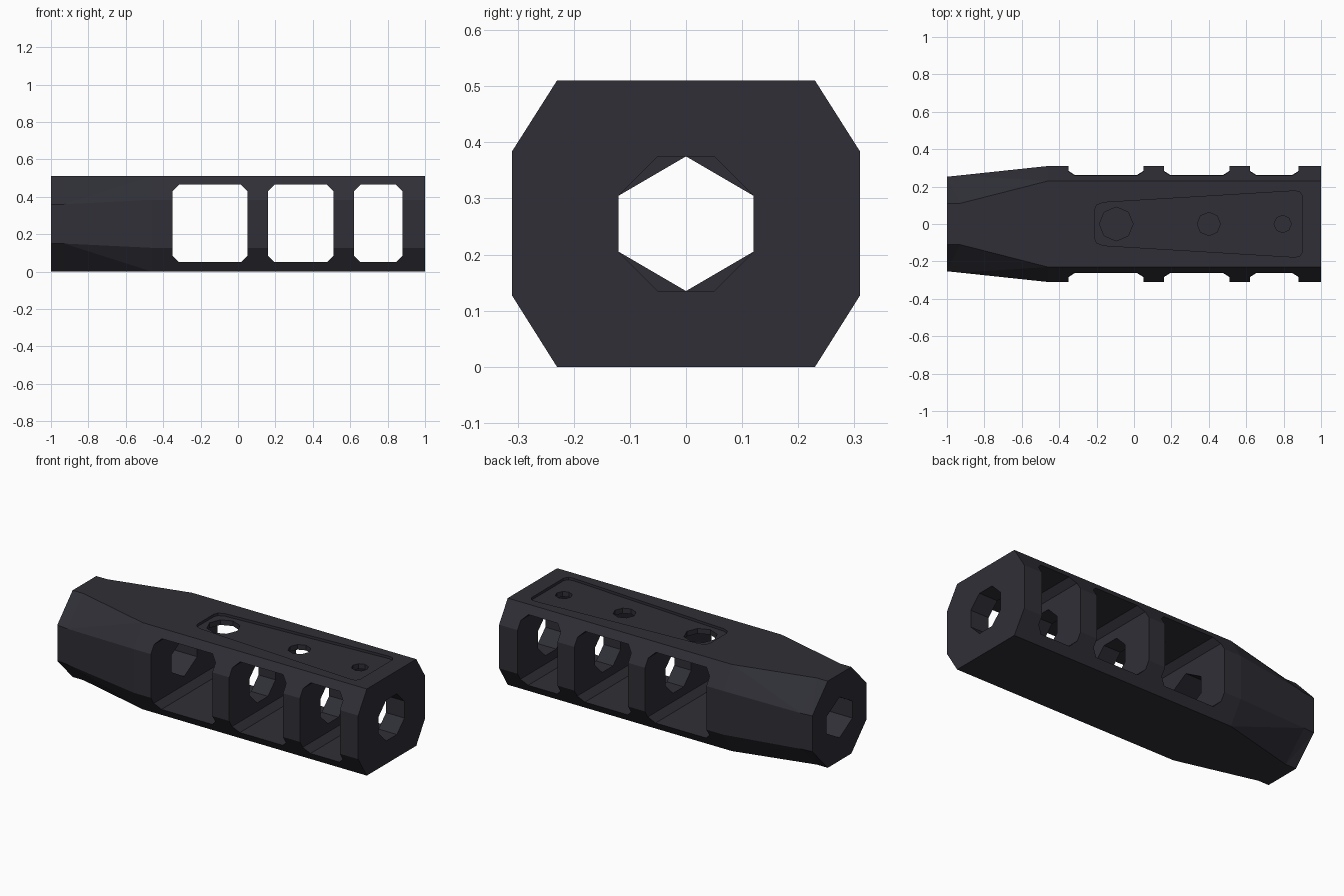
import bpy, bmesh, math

cube = bpy.data.objects.get("Cube")
if cube:
    bpy.data.objects.remove(cube, do_unlink=True)

MID = 0.255  # height of the bore axis

metal = bpy.data.materials.new("dark gunmetal")
metal.use_nodes = True
COLOR = (0.028, 0.028, 0.037, 1)
metal.diffuse_color = COLOR
metal.node_tree.nodes["Principled BSDF"].inputs["Base Color"].default_value = COLOR


def finish(name, bm):
    bmesh.ops.recalc_face_normals(bm, faces=bm.faces)
    mesh = bpy.data.meshes.new(name)
    bm.to_mesh(mesh)
    bm.free()
    mesh.materials.append(metal)
    obj = bpy.data.objects.new(name, mesh)
    bpy.context.collection.objects.link(obj)
    return obj


def prism(name, outline, lo, hi, place):
    """Extrude a 2D outline from lo to hi; place maps (u, v, depth) to xyz."""
    bm = bmesh.new()
    rings = [[bm.verts.new(place(u, v, d)) for u, v in outline] for d in (lo, hi)]
    n = len(outline)
    for i in range(n):
        j = (i + 1) % n
        bm.faces.new((rings[0][i], rings[0][j], rings[1][j], rings[1][i]))
    for ring in rings:
        bm.faces.new(ring)
    return finish(name, bm)


def along_x(u, v, d):
    return (d, u, v + MID)


def along_y(u, v, d):
    return (u, d, v)


def along_z(u, v, d):
    return (u, v, d)


def body_ring(bm, x, flat, side, low, high):
    """Eight-sided section: flat = half width of top, side = full half width."""
    pts = [(side, low), (side, high), (flat, 2 * MID), (-flat, 2 * MID),
           (-side, high), (-side, low), (-flat, 0), (flat, 0)]
    return [bm.verts.new((x, y, z)) for y, z in pts]


# Body: octagonal block tapering towards -x
bm = bmesh.new()
rings = [body_ring(bm, -1, 0.11, 0.253, 0.15, 0.36),
         body_ring(bm, -0.93, 0.11, 0.26, 0.15, 0.36),
         body_ring(bm, -0.46, 0.23, 0.31, 0.127, 0.384),
         body_ring(bm, 1, 0.23, 0.31, 0.127, 0.384)]
SIDE_CORNERS = (0, 1, 4, 5)
for a, b in zip(rings, rings[1:]):
    for i in range(8):
        j = (i + 1) % 8
        if i % 2 == 0:
            bm.faces.new((a[i], a[j], b[j], b[i]))
        elif i in SIDE_CORNERS:   # bevels fold from side corner to flat corner
            bm.faces.new((a[i], a[j], b[j]))
            bm.faces.new((a[i], b[j], b[i]))
        else:
            bm.faces.new((a[i], a[j], b[i]))
            bm.faces.new((a[j], b[j], b[i]))
bm.faces.new(rings[0])
bm.faces.new(rings[-1])
bmesh.ops.dissolve_limit(bm, angle_limit=0.002, verts=bm.verts, edges=bm.edges)
body = finish("brake_body", bm)

cutters = []

# Side ports: chamfered windows right through the body
C = 0.035
for x0, x1 in ((-0.35, 0.05), (0.16, 0.51), (0.62, 0.88)):
    z0, z1 = 0.05, 0.465
    window = [(x0 + C, z0), (x1 - C, z0), (x1, z0 + C), (x1, z1 - C),
              (x1 - C, z1), (x0 + C, z1), (x0, z1 - C), (x0, z0 + C)]
    cutters.append(prism("port_cutter", window, -0.5, 0.5, along_y))

# Bore: eight-sided through the ports, six-sided in the tapered end
R, F = 0.12, 0.05
octagon = [(R, -F), (R, F), (F, R), (-F, R), (-R, F), (-R, -F), (-F, -R), (F, -R)]
hexagon = [(R, -F), (R, F), (0, R), (-R, F), (-R, -F), (0, -R)]
cutters.append(prism("bore_cutter", octagon, -0.2, 1.1, along_x))
cutters.append(prism("thread_cutter", hexagon, -1.1, -0.15, along_x))

# Shallow tapered recess on the top
half = [(-0.21, 0.075), (-0.2, 0.1), (-0.165, 0.115), (0.86, 0.177), (0.885, 0.172), (0.9, 0.15)]
recess = half + [(x, -y) for x, y in reversed(half)]
cutters.append(prism("recess_cutter", recess, 0.495, 0.6, along_z))

# Top vent holes opening into each port
for x, r in ((-0.095, 0.09), (0.4, 0.062), (0.795, 0.046)):
    vent = [(x + r * math.cos(k * math.pi / 4), r * math.sin(k * math.pi / 4))
            for k in range(8)]
    cutters.append(prism("vent_cutter", vent, 0.42, 0.6, along_z))

# Cut everything out of the body, then drop the cutters
bpy.context.view_layer.objects.active = body
for cutter in cutters:
    cutter.hide_render = True
    mod = body.modifiers.new("cut", "BOOLEAN")
    mod.operation = "DIFFERENCE"
    mod.solver = "EXACT"
    mod.object = cutter
    bpy.ops.object.modifier_apply(modifier=mod.name)
    bpy.data.objects.remove(cutter, do_unlink=True)
